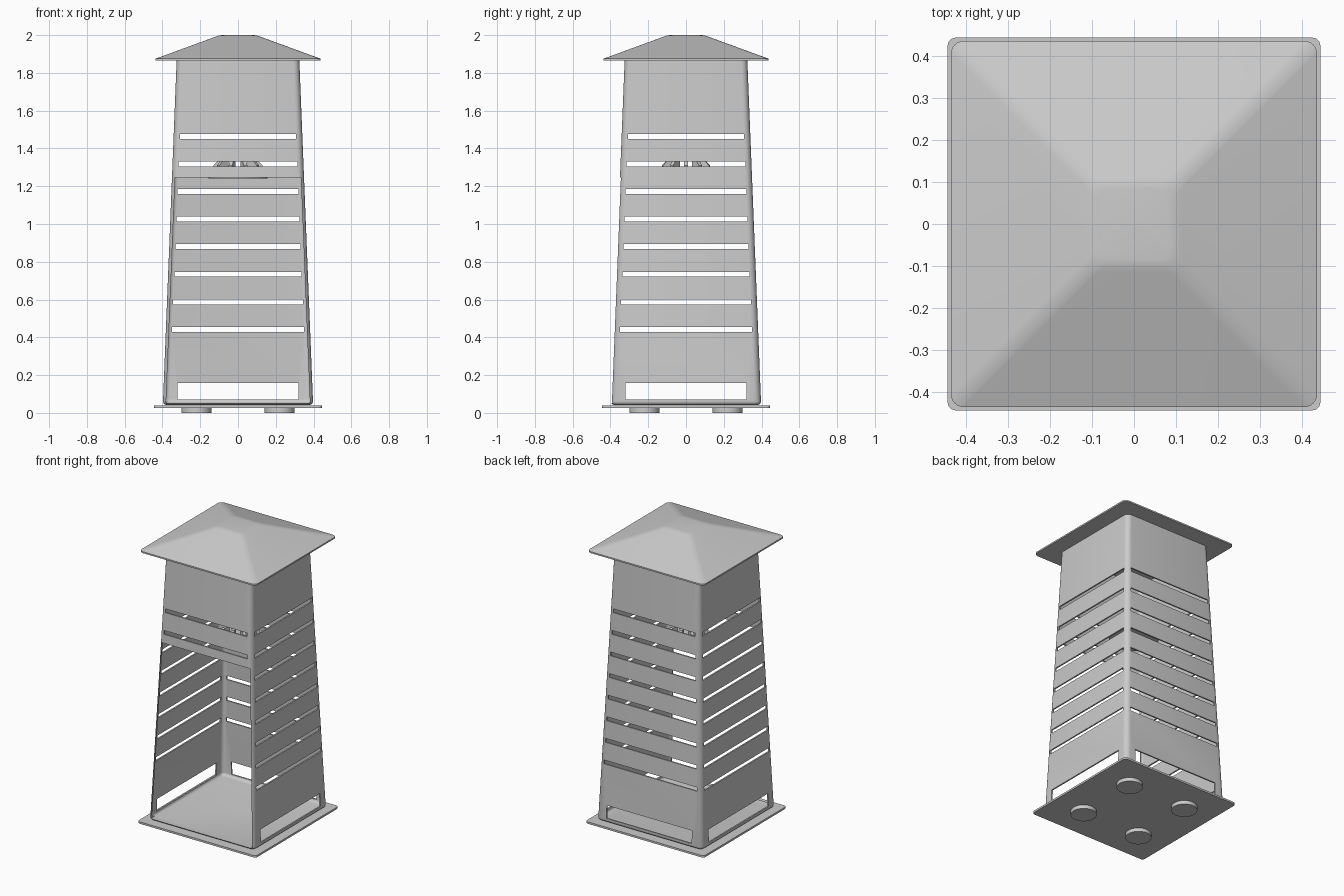
import bpy, bmesh, math
from mathutils import Matrix, Vector

if "Cube" in bpy.data.objects:
    bpy.data.objects.remove(bpy.data.objects["Cube"])

metal = bpy.data.materials.new("grey metal")
metal.use_nodes = True
GREY = (0.6, 0.6, 0.6, 1)
metal.diffuse_color = GREY
metal.node_tree.nodes["Principled BSDF"].inputs["Base Color"].default_value = GREY


def rounded_square(half, radius, steps=6):
    """Outline of a square with rounded corners."""
    pts = []
    for corner in range(4):
        turn = Matrix.Rotation(corner * math.pi / 2, 2)
        for i in range(steps + 1):
            a = i / steps * math.pi / 2
            c = half - radius
            pts.append(turn @ Vector((c + radius * math.cos(a), c + radius * math.sin(a))))
    return pts


def make_object(name, bm):
    bmesh.ops.recalc_face_normals(bm, faces=bm.faces)
    mesh = bpy.data.meshes.new(name)
    bm.to_mesh(mesh)
    bm.free()
    mesh.materials.append(metal)
    obj = bpy.data.objects.new(name, mesh)
    bpy.context.collection.objects.link(obj)
    return obj


def loft(name, rings):
    """Closed solid through rounded squares given as (half, z, radius)."""
    bm = bmesh.new()
    loops = [[bm.verts.new((p.x, p.y, z)) for p in rounded_square(h, r)] for h, z, r in rings]
    for a, b in zip(loops, loops[1:]):
        for i in range(len(a)):
            j = (i + 1) % len(a)
            bm.faces.new((a[i], a[j], b[j], b[i]))
    bm.faces.new(loops[0])
    bm.faces.new(loops[-1])
    return make_object(name, bm)


def smooth(obj, degrees=35):
    bpy.ops.object.select_all(action="DESELECT")
    obj.select_set(True)
    bpy.context.view_layer.objects.active = obj
    bpy.ops.object.shade_smooth_by_angle(angle=math.radians(degrees))


def wall(z):
    """Half width of the tapered body at height z."""
    return 0.397 - (z - 0.06) * 0.04


# Tapered body: outer skin up, inner skin back down to the floor
FLOOR, TOP, THICK, FILLET = 0.042, 1.868, 0.01, 0.02
arc = [i / 4 * math.pi / 2 for i in range(5)]
outer = []
for a in arc:
    z = FLOOR + FILLET * (1 - math.cos(a))
    outer.append((wall(z) - FILLET * (1 - math.sin(a)), z, 0.022 + 0.012 * math.sin(a)))
outer.append((wall(TOP), TOP, 0.034))
inner = [(h - THICK, z + THICK, r - THICK) for h, z, r in outer[:-1]]
inner.append((wall(TOP) - THICK, TOP, 0.024))
body = loft("body", outer + inner[::-1])

# Cutters for slots, lower windows and the front opening
cut = bmesh.new()


def add_cut(side, z0, z1, w0, w1, depth):
    turn = Matrix.Rotation(side * math.pi / 2, 3, "Z")
    ends = []
    for z, w in ((z0, w0), (z1, w1)):
        near, far = -wall(z) - 0.05, -wall(z) + depth
        corners = ((-w, near), (w, near), (w, far), (-w, far))
        ends.append([cut.verts.new(turn @ Vector((x, y, z))) for x, y in corners])
    low, high = ends
    cut.faces.new(low[::-1])
    cut.faces.new(high)
    for i in range(4):
        j = (i + 1) % 4
        cut.faces.new((low[i], low[j], high[j], high[i]))


for side in range(4):
    for n in range(8):
        z = 0.442 + n * 0.146
        if side == 0 and z < 1.25:
            continue
        w = wall(z) - 0.033
        add_cut(side, z - 0.013, z + 0.013, w, w, 0.02)
    if side:
        add_cut(side, 0.071, 0.158, 0.32, 0.32, 0.02)
add_cut(0, 0.053, 1.245, 0.381, 0.333, 0.04)
cutter = make_object("opening_cutter", cut)
cutter.hide_render = True

mod = body.modifiers.new("openings", "BOOLEAN")
mod.operation, mod.solver, mod.object = "DIFFERENCE", "EXACT", cutter
bpy.context.view_layer.objects.active = body
bpy.ops.object.modifier_apply(modifier=mod.name)
bpy.data.objects.remove(cutter)
smooth(body)

# Base plate and hipped roof with a small flat top
smooth(loft("base_plate", [(0.445, 0.025, 0.02), (0.445, 0.038, 0.02)]))
smooth(loft("roof", [(0.437, 1.865, 0.03), (0.437, 1.875, 0.03), (0.115, 1.993, 0.03),
                     (0.1, 1.998, 0.03), (0.085, 2.0, 0.03)]))


def disc(name, x, y, z0, z1, radius):
    bm = bmesh.new()
    bmesh.ops.create_cone(bm, cap_ends=True, segments=40, radius1=radius, radius2=radius,
                          depth=z1 - z0, matrix=Matrix.Translation((x, y, (z0 + z1) / 2)))
    smooth(make_object(name, bm))


# Four round feet
for sx, word in ((-1, "right"), (1, "left")):
    for sy, place in ((-1, "front"), (1, "back")):
        disc(f"{place}_{word}_foot", sx * 0.22, sy * 0.22, 0, 0.025, 0.08)

# Burner plate with radial fins inside the upper body
disc("burner_plate", 0, 0, 1.24, 1.255, 0.155)
fins = bmesh.new()
for k in range(10):
    turn = Matrix.Rotation(k * math.tau / 10, 4, "Z")
    shape = ((0.07, 1.25), (0.135, 1.25), (0.13, 1.31), (0.11, 1.332), (0.07, 1.332))
    face = fins.faces.new([fins.verts.new(turn @ Vector((x, -0.01, z))) for x, z in shape])
    moved = bmesh.ops.extrude_face_region(fins, geom=[face])["geom"]
    verts = [v for v in moved if isinstance(v, bmesh.types.BMVert)]
    bmesh.ops.translate(fins, verts=verts, vec=turn.to_3x3() @ Vector((0, 0.02, 0)))
make_object("burner_fins", fins)
